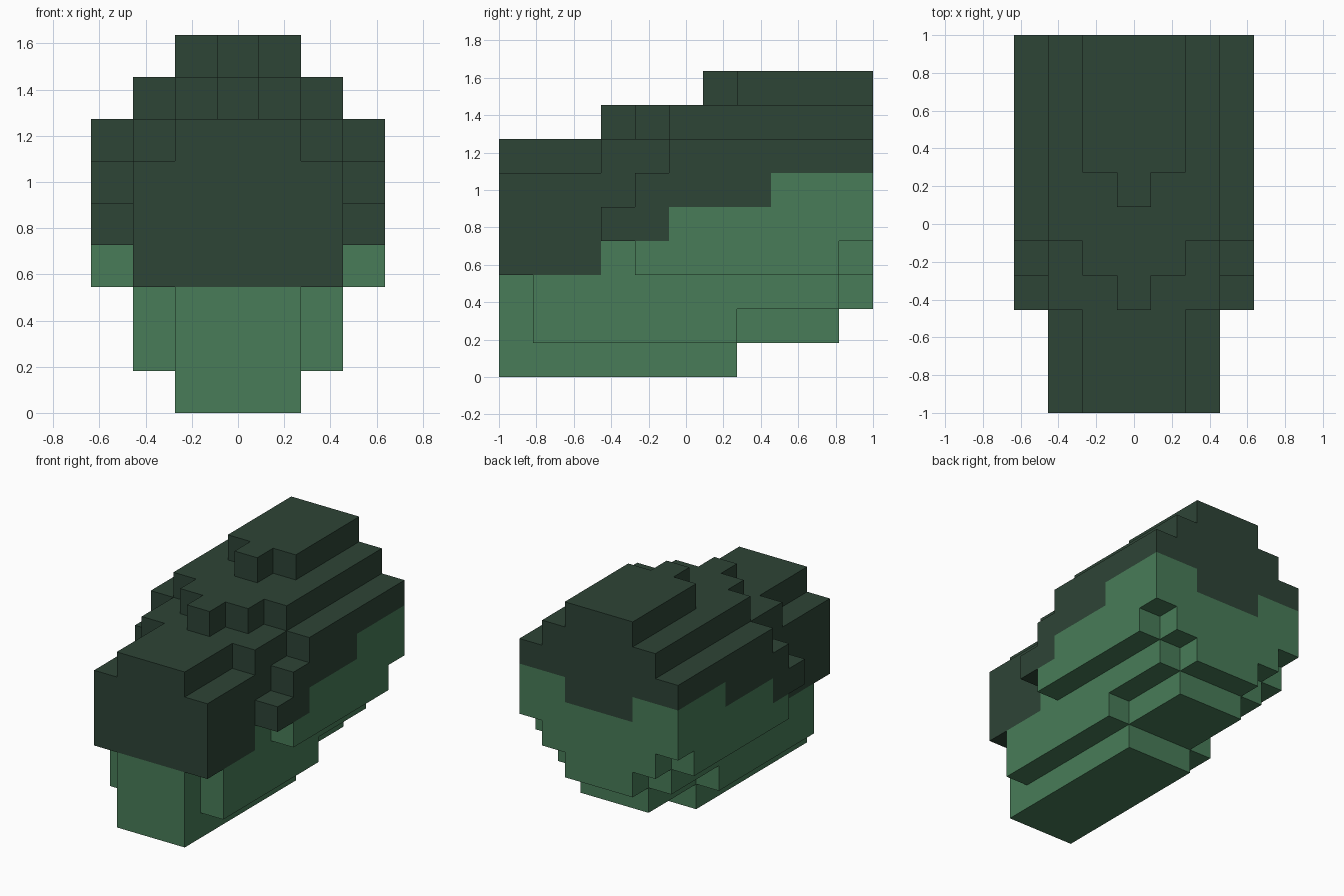
import bpy
import bmesh
import math

cube = bpy.data.objects.get("Cube")
if cube:
    bpy.data.objects.remove(cube, do_unlink=True)

U = 2 / 11  # edge of one block


def material(name, rgb):
    mat = bpy.data.materials.new(name)
    mat.use_nodes = True
    color = (*rgb, 1.0)
    mat.diffuse_color = color
    bsdf = mat.node_tree.nodes["Principled BSDF"]
    bsdf.inputs["Base Color"].default_value = color
    bsdf.inputs["Roughness"].default_value = 0.9
    return mat


dark_green = material("dark green", (0.027, 0.058, 0.037))
leaf_green = material("leaf green", (0.065, 0.202, 0.098))

# Mirrored slabs by distance from the centre line: layer -> (first, end) block along y
full = (0, 11)
slabs = {
    0: {0: (0, 7), 1: (0, 10), 2: full, 3: full, 4: full, 5: full, 6: full,
        7: (3, 11), 8: (6, 11)},
    1: {0: (0, 7), 1: (0, 10), 2: full, 3: full, 4: full, 5: full, 6: full,
        7: (4, 11), 8: (7, 11)},
    2: {1: (1, 7), 2: (1, 10), 3: full, 4: full, 5: full, 6: (3, 11), 7: (5, 11)},
    3: {3: (4, 10), 4: (3, 11), 5: (4, 11), 6: (5, 11)},
}

# Lowest layer of the dark upper part for each block along y
dark_from = [3, 3, 3, 4, 4, 5, 5, 5, 6, 6, 6]


def is_dark(x, y, z):
    # The dark part hangs one block lower in the middle of the back
    dip = 1 if y == 10 and abs(x) <= 1 else 0
    return z >= dark_from[y] - dip


def build_blocks(name, cells, mat):
    """Closed skin around a set of blocks, flat areas merged."""
    bm = bmesh.new()
    verts = {}

    def vert(p):
        if p not in verts:
            verts[p] = bm.verts.new(((p[0] - 0.5) * U, p[1] * U - 1, p[2] * U))
        return verts[p]

    for cell in sorted(cells):
        for axis in range(3):
            for side in (0, 1):
                neighbour = list(cell)
                neighbour[axis] += 2 * side - 1
                if tuple(neighbour) in cells:
                    continue
                ring = []
                for b, c in ((0, 0), (1, 0), (1, 1), (0, 1)):
                    p = list(cell)
                    p[axis] += side
                    p[(axis + 1) % 3] += b
                    p[(axis + 2) % 3] += c
                    ring.append(vert(tuple(p)))
                bm.faces.new(ring if side else ring[::-1])

    bmesh.ops.dissolve_limit(bm, angle_limit=math.radians(1),
                             verts=bm.verts[:], edges=bm.edges[:])
    mesh = bpy.data.meshes.new(name)
    bm.to_mesh(mesh)
    bm.free()
    mesh.materials.append(mat)
    obj = bpy.data.objects.new(name, mesh)
    bpy.context.collection.objects.link(obj)
    return obj


blocks = {(x, y, z)
          for x in range(-3, 4)
          for z, (start, end) in slabs[abs(x)].items()
          for y in range(start, end)}
upper = {b for b in blocks if is_dark(*b)}

# Stepped dark top and lighter underside
build_blocks("upper_shell", upper, dark_green)
build_blocks("lower_body", blocks - upper, leaf_green)
